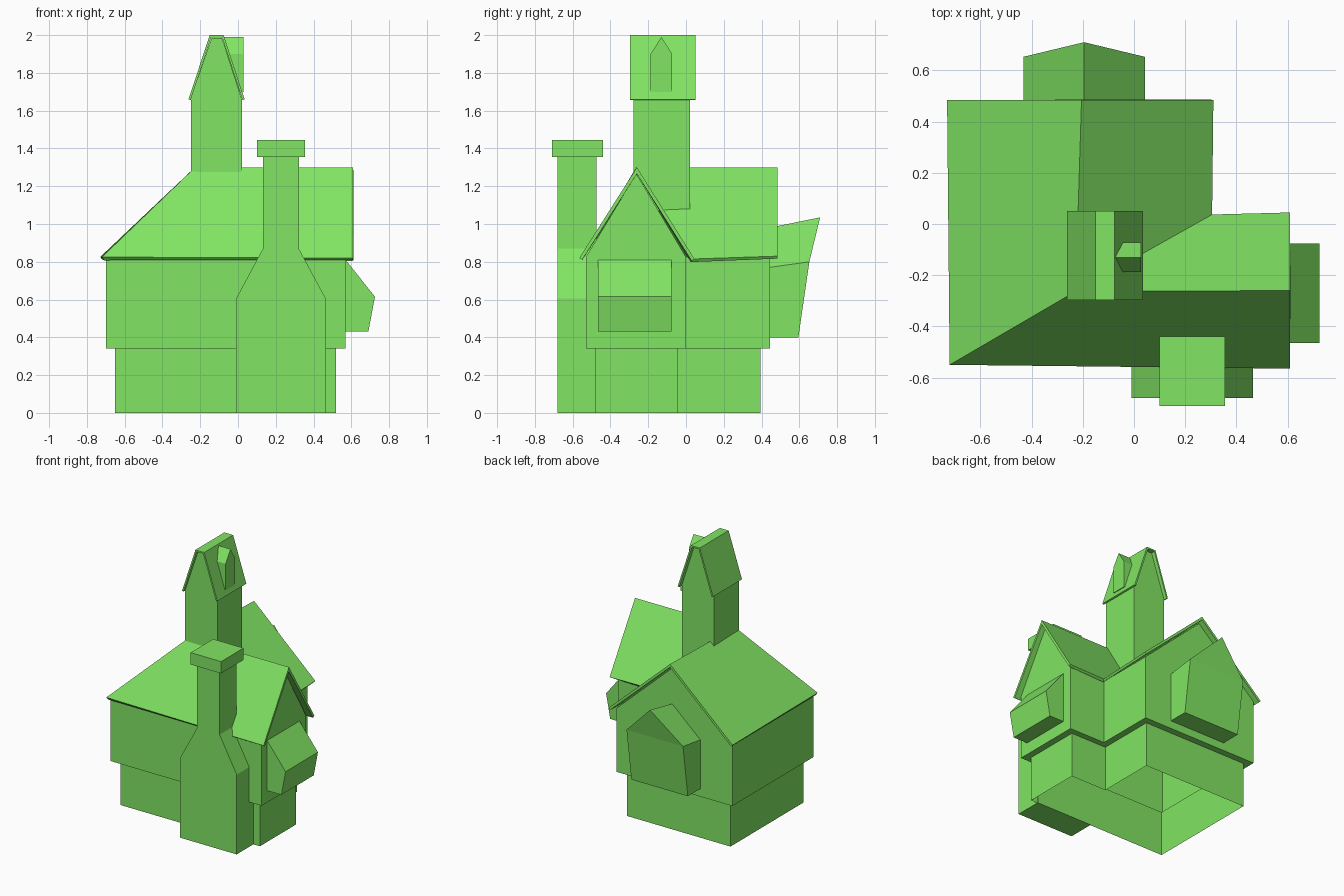
import bpy, bmesh

if "Cube" in bpy.data.objects:
    bpy.data.objects.remove(bpy.data.objects["Cube"])

green = bpy.data.materials.new("green")
green.diffuse_color = (0.22, 0.78, 0.125, 1)
green.use_nodes = True
green.node_tree.nodes["Principled BSDF"].inputs["Base Color"].default_value = green.diffuse_color


def make(name, verts, faces, thickness=0):
    """Mesh from points and faces; optional inward shell thickness."""
    bm = bmesh.new()
    vs = [bm.verts.new(v) for v in verts]
    for f in faces:
        bm.faces.new([vs[i] for i in f])
    if not thickness:
        bmesh.ops.recalc_face_normals(bm, faces=bm.faces)
    me = bpy.data.meshes.new(name)
    bm.to_mesh(me)
    bm.free()
    me.materials.append(green)
    ob = bpy.data.objects.new(name, me)
    bpy.context.collection.objects.link(ob)
    if thickness:
        mod = ob.modifiers.new("shell", 'SOLIDIFY')
        mod.thickness = thickness
        mod.offset = -1
        mod.use_even_offset = True
    return ob


def prism(name, profile, axis, a, b):
    """Extrude a profile along x (profile is y,z) or y (profile is x,z)."""
    n = len(profile)
    place = (lambda p, t: (t, p[0], p[1])) if axis == 'x' else (lambda p, t: (p[0], t, p[1]))
    verts = [place(p, t) for t in (a, b) for p in profile]
    faces = [list(range(n)), list(range(n, 2 * n))]
    faces += [(i, (i + 1) % n, (i + 1) % n + n, i + n) for i in range(n)]
    return make(name, verts, faces)


# House walls: L-shaped rings with a jettied upper floor and two gables
def outline(x0, y0, x1, y1, xm, ym, z):
    return [(x0, y0, z), (x1, y0, z), (x1, ym, z), (xm, ym, z), (xm, y1, z), (x0, y1, z)]


low = (-0.65, -0.48, 0.52, 0.395, 0.22, -0.045)
up = (-0.70, -0.53, 0.57, 0.445, 0.27, 0.0)
verts = outline(*low, 0) + outline(*low, 0.34) + outline(*up, 0.34) + outline(*up, 0.825)
faces = [(r * 6 + i, r * 6 + (i + 1) % 6, r * 6 + 6 + (i + 1) % 6, r * 6 + 6 + i)
         for r in range(3) for i in range(6)]
verts += [(0.57, -0.263, 1.266), (-0.21, 0.445, 1.266)]
faces += [(19, 20, 24), (22, 23, 25)]
make("house_walls", verts, faces)

# Main roof: hip at the front left, valley at the inner corner
make("main_roof",
     [(-0.73, 0.485, 0.825), (-0.72, -0.55, 0.825), (0.61, -0.565, 0.82),
      (0.61, 0.045, 0.815), (0.305, 0.037, 0.815), (0.31, 0.485, 0.83),
      (-0.205, 0.485, 1.3), (-0.228, -0.263, 1.3), (0.61, -0.26, 1.3)],
     [(0, 1, 7, 6), (1, 2, 8, 7), (8, 3, 4, 7), (7, 4, 5, 6)], 0.018)

# Tower, its roof and dormer
prism("tower", [(-0.25, 1.07), (0.02, 1.07), (0.02, 1.66), (-0.085, 1.985),
                (-0.14, 1.985), (-0.25, 1.66)], 'y', -0.277, 0.022)
strip = [(-0.262, 1.66), (-0.15, 2.0), (-0.076, 2.0), (0.035, 1.66)]
make("tower_roof", [(x, y, z) for y in (-0.297, 0.05) for x, z in strip],
     [(i, i + 1, i + 5, i + 4) for i in range(3)], 0.012)
prism("tower_dormer", [(-0.188, 1.7), (-0.073, 1.7), (-0.073, 1.9),
                       (-0.13, 1.99), (-0.188, 1.9)], 'x', -0.075, 0.028)

# Chimney and cap
prism("chimney", [(-0.01, 0), (0.465, 0), (0.465, 0.605), (0.322, 0.87), (0.322, 1.36),
                  (0.132, 1.36), (0.132, 0.87), (-0.01, 0.605)], 'y', -0.68, -0.475)
prism("chimney_cap", [(0.1, 1.355), (0.355, 1.355), (0.355, 1.445), (0.1, 1.445)],
      'y', -0.71, -0.44)

# Side bay window
prism("side_bay", [(0.56, 0.43), (0.69, 0.43), (0.725, 0.615), (0.57, 0.81), (0.56, 0.81)],
      'y', -0.465, -0.077)

# Back bay: five-sided, leaning outward
inner = [(-0.432, 0.44, 0.4), (0.042, 0.44, 0.4), (0.042, 0.44, 0.77),
         (-0.195, 0.44, 0.98), (-0.432, 0.44, 0.77)]
outer = [(-0.432, 0.595, 0.4), (0.042, 0.595, 0.4), (0.042, 0.653, 0.8),
         (-0.195, 0.71, 1.035), (-0.432, 0.653, 0.8)]
make("back_bay", inner + outer,
     [(0, 1, 2, 3, 4), (5, 6, 7, 9), (7, 8, 9)]
     + [(i, (i + 1) % 5, (i + 1) % 5 + 5, i + 5) for i in range(5)])
